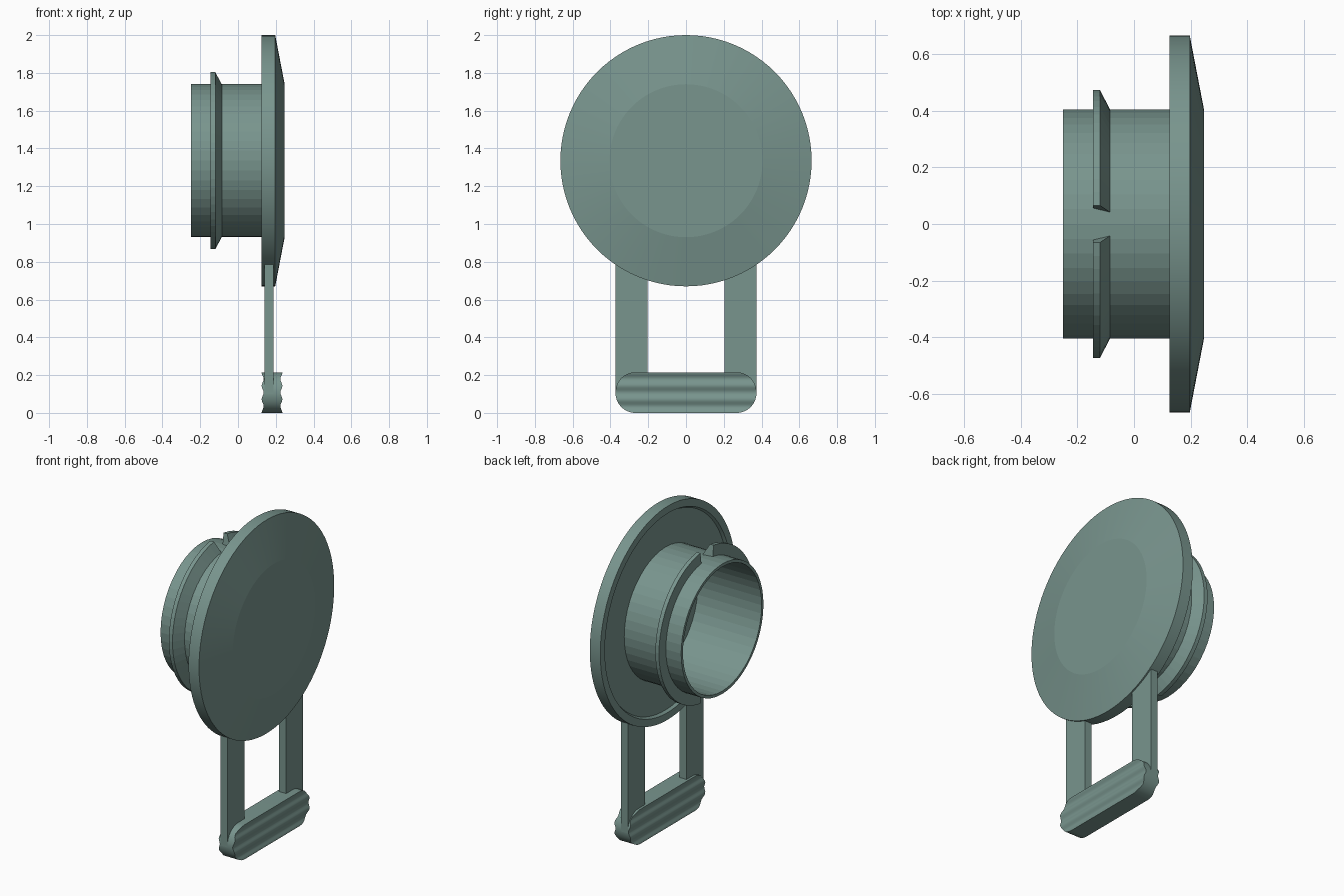
import bpy, bmesh, math
from math import sin, cos, pi, sqrt

if "Cube" in bpy.data.objects:
    bpy.data.objects.remove(bpy.data.objects["Cube"])

CZ = 1.335  # height of the lid axis

# slate green plastic
MAT = bpy.data.materials.new("slate_green")
MAT.diffuse_color = (0.19, 0.30, 0.27, 1)
MAT.use_nodes = True
MAT.node_tree.nodes["Principled BSDF"].inputs["Base Color"].default_value = MAT.diffuse_color


def finish(name, bm, smooth=None):
    bmesh.ops.remove_doubles(bm, verts=bm.verts, dist=1e-5)
    bmesh.ops.recalc_face_normals(bm, faces=bm.faces)
    me = bpy.data.meshes.new(name)
    bm.to_mesh(me)
    bm.free()
    me.materials.append(MAT)
    ob = bpy.data.objects.new(name, me)
    bpy.context.collection.objects.link(ob)
    if smooth:
        bpy.ops.object.select_all(action='DESELECT')
        bpy.context.view_layer.objects.active = ob
        ob.select_set(True)
        bpy.ops.object.shade_smooth_by_angle(angle=math.radians(smooth))
    return ob


def loft(bm, rings, loop=False, caps=False):
    """Skin closed rings of points; loop joins last to first."""
    vs = [[bm.verts.new(p) for p in r] for r in rings]
    n = len(vs[0])
    pairs = list(zip(vs, vs[1:])) + ([(vs[-1], vs[0])] if loop else [])
    for a, b in pairs:
        for i in range(n):
            j = (i + 1) % n
            bm.faces.new((a[i], a[j], b[j], b[i]))
    if caps:
        bm.faces.new(vs[0])
        bm.faces.new(vs[-1])


def polar(x, r, a):
    return (x, r * sin(a), CZ + r * cos(a))


def lathe(name, profile, segs, closed, smooth=None):
    """Spin an (x, radius) profile around the lid axis."""
    bm = bmesh.new()
    rings = [[polar(x, r, 2 * pi * i / segs) for i in range(segs)]
             for x, r in profile]
    loft(bm, rings, loop=closed, caps=not closed)
    return finish(name, bm, smooth)


# lid: shallow cone front, raised rim and recess on the back
lathe("lid", [(0.247, 0.405), (0.197, 0.665), (0.125, 0.665), (0.125, 0.62),
              (0.142, 0.61), (0.142, 0.397), (0.19, 0.397)], 96, False, 10)

# hollow neck
lathe("neck", [(-0.25, 0.405), (0.18, 0.405), (0.2, 0.387), (-0.25, 0.387)],
      48, True)

# two half-round snap ribs, with gaps at top and bottom
RIB = [(-0.145, 0.397, 0.138), (-0.145, 0.473, 0.138),
       (-0.12, 0.473, 0.138), (-0.081, 0.397, 0.10)]
for side, label in ((1, "left"), (-1, "right")):
    bm = bmesh.new()
    steps = 28
    loft(bm, [[polar(x, r, side * (g + (pi - 2 * g) * i / steps))
               for x, r, g in RIB] for i in range(steps + 1)], caps=True)
    finish("snap_rib_" + label, bm)

    # strap from lid down to grip
    bm = bmesh.new()
    outline = [(0.205, 0.1), (0.373, 0.1), (0.373, 0.797), (0.205, 0.72)]
    loft(bm, [[(x, side * y, z) for y, z in outline]
              for x in (0.14, 0.188)], caps=True)
    finish("strap_" + label, bm)

# grip bar: rounded ends and three wavy grooves on each face
H, R, L = 0.215, 0.105, 0.373
bm = bmesh.new()
rings = []
N = 36
for i in range(N + 1):
    z = H * (1 - cos(pi * i / N)) / 2
    w = 0.0495 + 0.0055 * cos(6 * pi * z / H)
    d = max(0, R - z, z - (H - R))
    h = L - R + sqrt(max(0, R * R - d * d))
    rings.append([(0.18 + sx * w, sy * h, z)
                  for sx, sy in ((-1, -1), (1, -1), (1, 1), (-1, 1))])
loft(bm, rings, caps=True)
finish("grip_bar", bm, 30)
